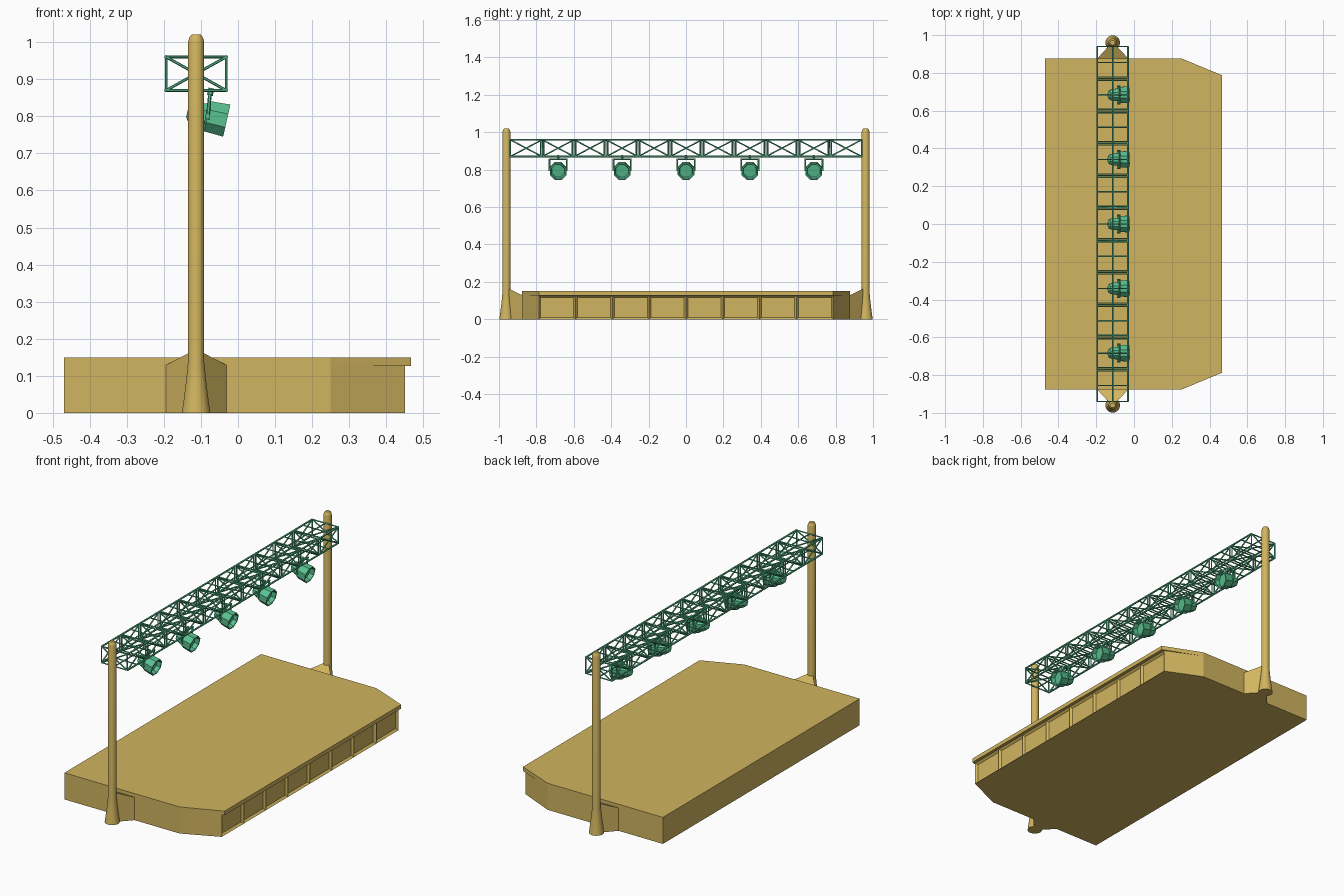
import bpy, bmesh, math
from mathutils import Vector, Matrix

if "Cube" in bpy.data.objects:
    bpy.data.objects.remove(bpy.data.objects["Cube"], do_unlink=True)


def material(name, rgb):
    m = bpy.data.materials.new(name)
    m.use_nodes = True
    m.diffuse_color = (*rgb, 1)
    m.node_tree.nodes["Principled BSDF"].inputs["Base Color"].default_value = (*rgb, 1)
    return m


TAN = material("warm tan", (0.64, 0.46, 0.115))
GREEN = material("sea green", (0.10, 0.53, 0.28))


def finish(bm, name, mat, smooth=False):
    bmesh.ops.recalc_face_normals(bm, faces=bm.faces[:])
    mesh = bpy.data.meshes.new(name)
    bm.to_mesh(mesh)
    bm.free()
    mesh.materials.append(mat)
    ob = bpy.data.objects.new(name, mesh)
    bpy.context.collection.objects.link(ob)
    if smooth:
        bpy.ops.object.select_all(action='DESELECT')
        ob.select_set(True)
        bpy.context.view_layer.objects.active = ob
        bpy.ops.object.shade_smooth_by_angle(angle=math.radians(35))
    return ob


def prism(bm, outline, z0, z1):
    low = [bm.verts.new((x, y, z0)) for x, y in outline]
    high = [bm.verts.new((x, y, z1)) for x, y in outline]
    bm.faces.new(low[::-1])
    bm.faces.new(high)
    n = len(outline)
    for i in range(n):
        j = (i + 1) % n
        bm.faces.new((low[i], low[j], high[j], high[i]))
    return low, high


def lathe(bm, profile, sides, matrix):
    """Closed turned shape; profile is (radius, height)."""
    rings = []
    for r, h in profile:
        ring = []
        for i in range(sides):
            a = math.tau * (i + 0.5) / sides
            ring.append(bm.verts.new(matrix @ Vector((r * math.cos(a), r * math.sin(a), h))))
        rings.append(ring)
    for a, b in zip(rings, rings[1:]):
        for i in range(sides):
            j = (i + 1) % sides
            bm.faces.new((a[i], a[j], b[j], b[i]))
    bm.faces.new(rings[0][::-1])
    bm.faces.new(rings[-1])


def bar(bm, a, b, r, sides=6):
    a, b = Vector(a), Vector(b)
    d = b - a
    turn = d.to_track_quat('Z', 'Y').to_matrix().to_4x4()
    lathe(bm, [(r, 0), (r, d.length)], sides, Matrix.Translation(a) @ turn)


# Deck slab with clipped front corners
HALF, CORNER, BACK, CLIP = 0.877, 0.787, -0.47, 0.25


def outline(front):
    return [(BACK, -HALF), (CLIP, -HALF), (front, -CORNER),
            (front, CORNER), (CLIP, HALF), (BACK, HALF)]


bm = bmesh.new()
prism(bm, outline(0.467), 0.127, 0.15)
finish(bm, "stage_deck", TAN)

# Base below the deck, its front divided into recessed panels
bm = bmesh.new()
prism(bm, outline(0.45), 0, 0.127)
PANELS = 8
for i in range(1, PANELS):
    y = -CORNER + 2 * CORNER * i / PANELS
    front = [f for f in bm.faces if f.calc_center_median().x > 0.44]
    edges = {e for f in front for e in f.edges}
    bmesh.ops.bisect_plane(bm, geom=front + list(edges) + list({v for f in front for v in f.verts}),
                           plane_co=(0, y, 0), plane_no=(0, 1, 0))
bmesh.ops.recalc_face_normals(bm, faces=bm.faces[:])
front = [f for f in bm.faces if f.calc_center_median().x > 0.44]
bmesh.ops.inset_individual(bm, faces=front, thickness=0.014, depth=-0.012)
finish(bm, "stage_base", TAN)

# Poles with flared feet, and the wedges that tie them to the stage
AXIS = -0.113
for side, label in ((1, "left"), (-1, "right")):
    end = "back" if side > 0 else "front"
    bm = bmesh.new()
    lathe(bm, [(0.039, 0), (0.034, 0.035), (0.027, 0.09), (0.022, 0.14), (0.022, 1.0),
               (0.019, 1.012), (0.013, 1.02)], 16, Matrix.Translation((AXIS, side * 0.96, 0)))
    finish(bm, end + "_pole", TAN, True)
    bm = bmesh.new()
    low, high = prism(bm, [(-0.2, side * 0.87), (-0.025, side * 0.87), (AXIS, side * 0.965)], 0, 0.126)
    high[2].co.z = 0.172
    finish(bm, end + "_pole_wedge", TAN)

# Box truss: chords, paired posts, ladder rungs and crossed braces
X0, X1, Z0, Z1, LONG, BAYS = -0.194, -0.032, 0.87, 0.96, 0.94, 11
bay = 2 * LONG / BAYS
MAIN, THIN = 0.0052, 0.0038
bm = bmesh.new()
for z in (Z0, Z1):
    for x in (X0, AXIS, X1):
        bar(bm, (x, -LONG, z), (x, LONG, z), THIN if x == AXIS else MAIN)
for i in range(BAYS + 1):
    y = -LONG + i * bay
    stations = [y] if i in (0, BAYS) else [y - 0.009, y + 0.009]
    for s in stations:
        for x in (X0, X1):
            bar(bm, (x, s, Z0), (x, s, Z1), THIN)
        for z in (Z0, Z1):
            bar(bm, (X0, s, z), (X1, s, z), THIN)
    bar(bm, (X0, y, Z0), (X1, y, Z1), THIN)
    bar(bm, (X0, y, Z1), (X1, y, Z0), THIN)
    if i < BAYS:
        for z in (Z0, Z1):
            bar(bm, (X0, y + bay / 2, z), (X1, y + bay / 2, z), THIN)
        for x in (X0, X1):
            bar(bm, (x, y, Z0), (x, y + bay, Z1), THIN)
            bar(bm, (x, y, Z1), (x, y + bay, Z0), THIN)
finish(bm, "lighting_truss", GREEN)

# Spotlights: eight-sided cans tilted forward and down, each in a yoke
aim = Vector((0.976, 0, -0.22)).to_track_quat('Z', 'Y').to_matrix().to_4x4()
for k in range(-2, 3):
    y = k * 2 * bay
    pivot = Vector((-0.082, y, 0.8))
    bm = bmesh.new()
    lathe(bm, [(0.016, -0.056), (0.026, -0.05), (0.034, -0.03), (0.036, -0.004), (0.045, 0),
               (0.048, 0.053), (0.041, 0.053), (0.036, 0.03)], 8, Matrix.Translation(pivot) @ aim)
    finish(bm, f"spotlight_{k + 3}", GREEN)
    bm = bmesh.new()
    top = Vector((-0.076, y, 0.856))
    for s in (-0.046, 0.046):
        bar(bm, pivot + Vector((0, s, -0.008)), top + Vector((0, s, 0)), 0.005)
        bar(bm, pivot + Vector((0, s * 0.7, 0)), pivot + Vector((0, s * 1.1, 0)), 0.008)
    bar(bm, top - Vector((0, 0.05, 0)), top + Vector((0, 0.05, 0)), 0.005)
    bar(bm, top, (-0.072, y, Z0 + 0.006), 0.008)
    finish(bm, f"spotlight_yoke_{k + 3}", GREEN)
